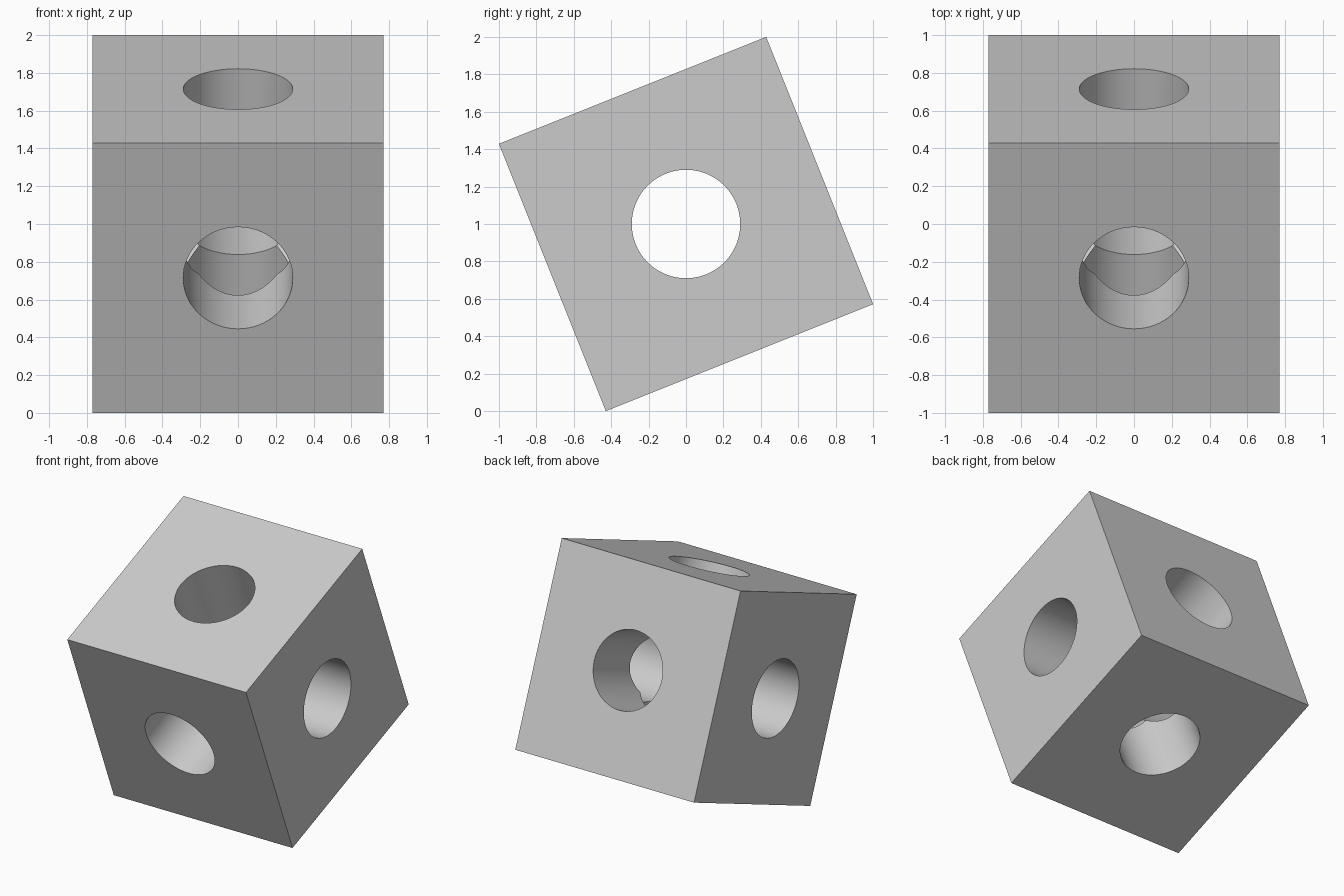
import bpy
from math import atan2, sin, cos, pi

default = bpy.data.objects.get("Cube")
if default:
    bpy.data.objects.remove(default, do_unlink=True)

TILT = atan2(0.57, 1.425)
HALF = 1 / (sin(TILT) + cos(TILT))
RADIUS = 0.29

grey = bpy.data.materials.new("light grey")
grey.use_nodes = True
colour = (0.6, 0.6, 0.6, 1)
grey.diffuse_color = colour
grey.node_tree.nodes["Principled BSDF"].inputs["Base Color"].default_value = colour

# Solid block
bpy.ops.mesh.primitive_cube_add(size=2 * HALF)
block = bpy.context.object
block.name = "drilled_block"
block.data.materials.append(grey)

# One through hole along each axis
for axis, rotation in {"x": (0, pi / 2, 0), "y": (pi / 2, 0, 0), "z": (0, 0, 0)}.items():
    bpy.ops.mesh.primitive_cylinder_add(vertices=64, radius=RADIUS, depth=3, rotation=rotation)
    cutter = bpy.context.object
    cutter.name = "hole_cutter_" + axis
    cutter.data.materials.append(grey)
    cutter.hide_render = True
    bpy.context.view_layer.objects.active = block
    cut = block.modifiers.new("hole_" + axis, 'BOOLEAN')
    cut.operation = 'DIFFERENCE'
    cut.solver = 'EXACT'
    cut.object = cutter
    bpy.ops.object.modifier_apply(modifier=cut.name)
    bpy.data.objects.remove(cutter, do_unlink=True)

# Tilt the block onto its lower edge
block.rotation_euler = (TILT, 0, 0)
block.location = (0, 0, 1)
block.select_set(True)
bpy.context.view_layer.objects.active = block
bpy.ops.object.shade_smooth_by_angle(angle=pi / 6)
